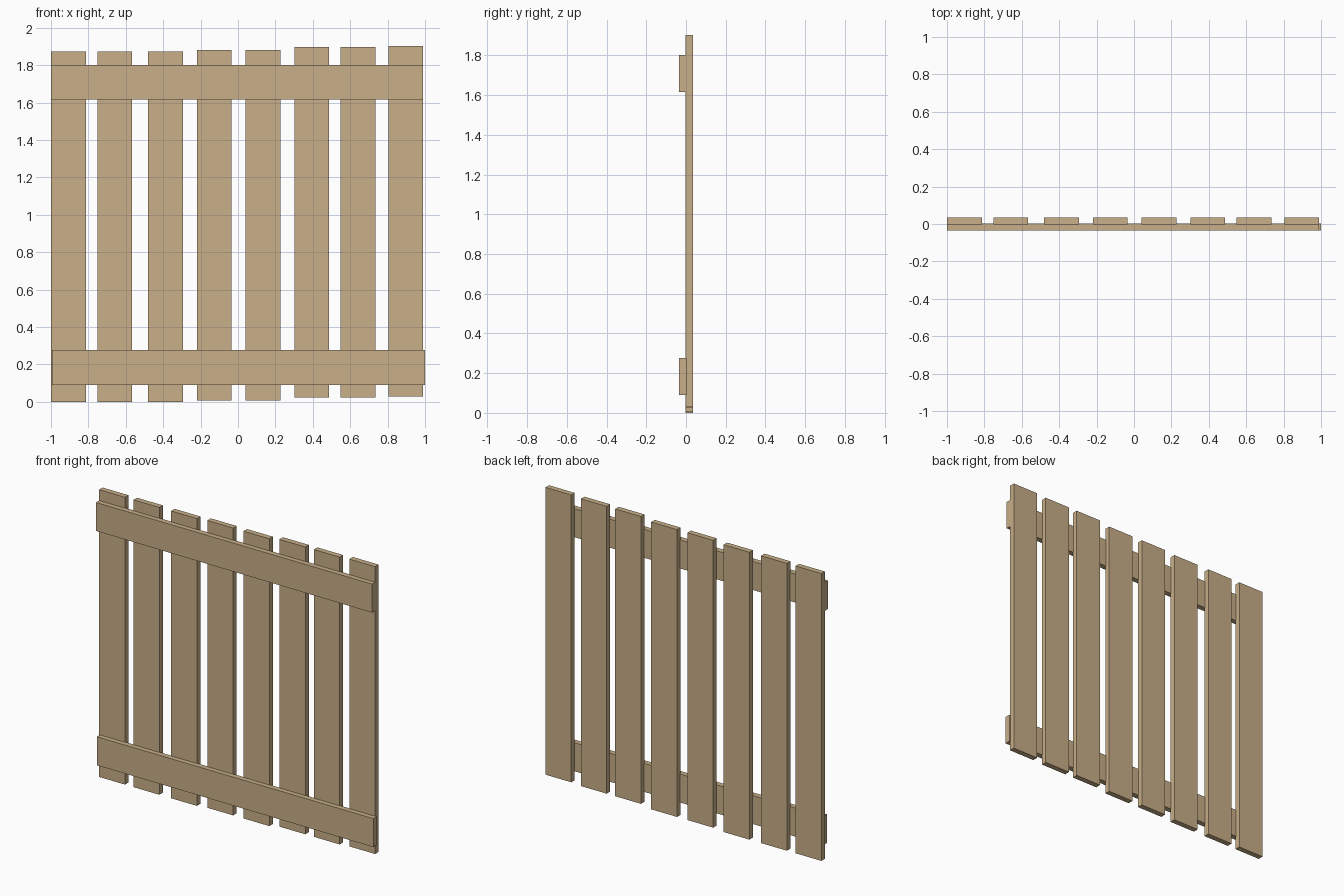
import bpy

if "Cube" in bpy.data.objects:
    bpy.data.objects.remove(bpy.data.objects["Cube"])

wood = bpy.data.materials.new("pale_wood")
wood.diffuse_color = (0.58, 0.43, 0.25, 1)
wood.use_nodes = True
wood.node_tree.nodes["Principled BSDF"].inputs["Base Color"].default_value = wood.diffuse_color


def board(name, x0, x1, y0, y1, z0, z1):
    """Rectangular plank spanning the given limits."""
    bpy.ops.mesh.primitive_cube_add(size=1, location=((x0 + x1) / 2, (y0 + y1) / 2, (z0 + z1) / 2))
    ob = bpy.context.object
    ob.name = name
    ob.scale = (x1 - x0, y1 - y0, z1 - z0)
    bpy.ops.object.transform_apply(location=False, rotation=False, scale=True)
    ob.data.materials.append(wood)
    return ob


WIDTH, HEIGHT = 0.186, 1.873

# Upright slats: left edge and slightly uneven base height
slats = [(-1.0, 0.0), (-0.752, 0.0), (-0.481, 0.0), (-0.22, 0.008),
         (0.041, 0.008), (0.301, 0.024), (0.549, 0.024), (0.804, 0.03)]
for i, (x, z) in enumerate(slats, 1):
    board(f"slat_{i}", x, x + WIDTH, -0.002, 0.034, z, z + HEIGHT)

# Horizontal rails across the front
board("upper_rail", -1.0, 0.99, -0.034, 0.002, 1.616, 1.802)
board("lower_rail", -0.994, 1.0, -0.034, 0.002, 0.09, 0.276)
